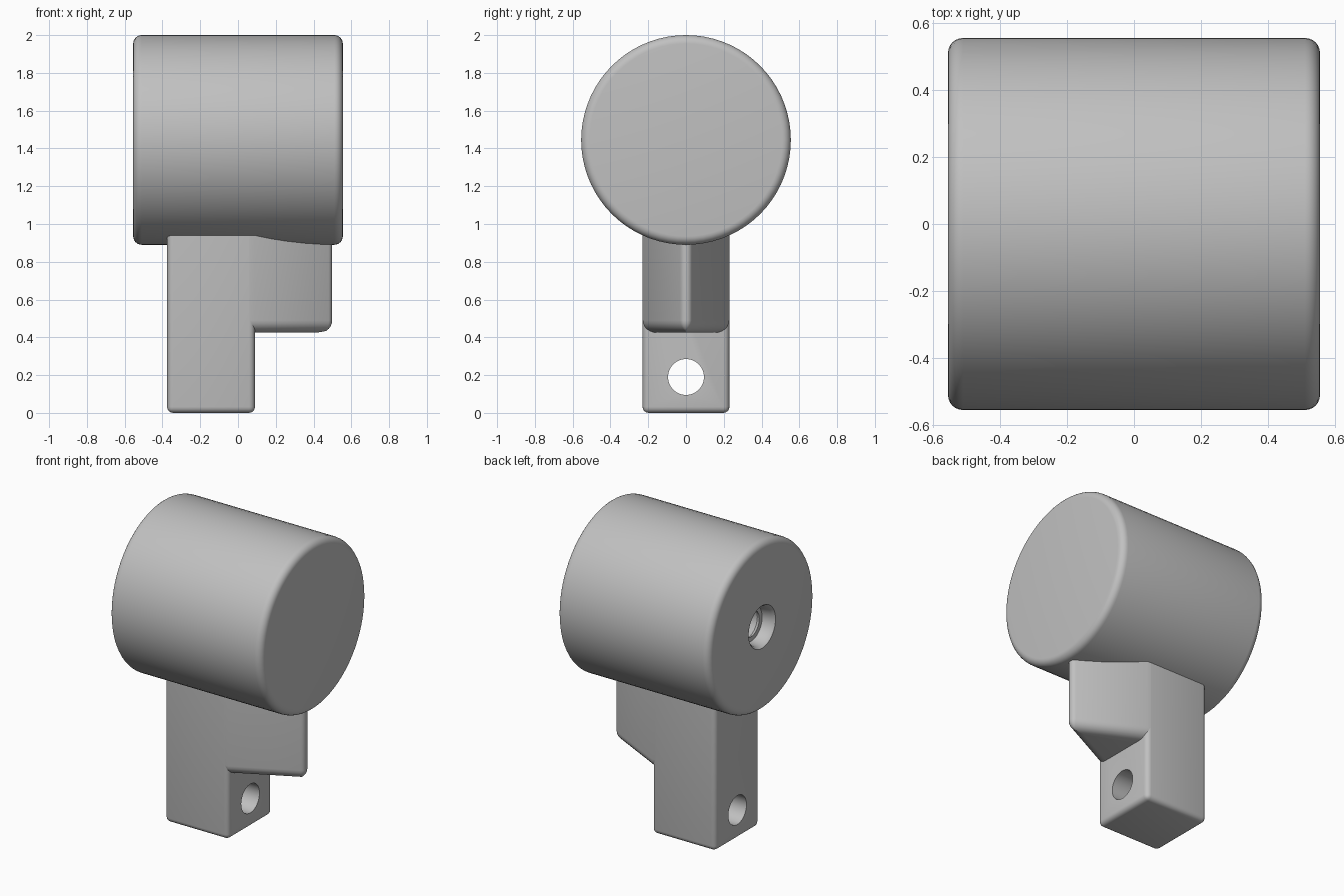
import bpy, bmesh, math

default = bpy.data.objects.get("Cube")
if default:
    bpy.data.objects.remove(default, do_unlink=True)

grey = bpy.data.materials.new("plain grey")
grey.use_nodes = True
grey.diffuse_color = (0.53, 0.53, 0.53, 1)
grey.node_tree.nodes["Principled BSDF"].inputs["Base Color"].default_value = (0.53, 0.53, 0.53, 1)


def add_object(name, bm):
    bmesh.ops.recalc_face_normals(bm, faces=bm.faces)
    mesh = bpy.data.meshes.new(name)
    bm.to_mesh(mesh)
    bm.free()
    mesh.materials.append(grey)
    obj = bpy.data.objects.new(name, mesh)
    bpy.context.collection.objects.link(obj)
    return obj


def select_only(obj):
    bpy.ops.object.select_all(action='DESELECT')
    obj.select_set(True)
    bpy.context.view_layer.objects.active = obj


def smooth(obj):
    select_only(obj)
    bpy.ops.object.shade_smooth_by_angle(angle=math.radians(35))


def loft(name, loops):
    """Skin a stack of equal closed loops and cap both ends."""
    bm = bmesh.new()
    rings = [[bm.verts.new(p) for p in loop] for loop in loops]
    count = len(rings[0])
    for a, b in zip(rings, rings[1:]):
        for i in range(count):
            j = (i + 1) % count
            bm.faces.new((a[i], a[j], b[j], b[i]))
    bm.faces.new(rings[0])
    bm.faces.new(rings[-1])
    return add_object(name, bm)


def lathe_x(name, profile, z, sides):
    """Turn (x, radius) points around a horizontal axis at height z."""
    turns = [2 * math.pi * i / sides for i in range(sides)]
    return loft(name, [[(x, r * math.cos(t), z + r * math.sin(t)) for t in turns]
                       for x, r in profile])


# Drum with rounded rims and a stepped, threaded socket in its right end
half, radius, rim = 0.555, 0.555, 0.045
arc = [math.radians(a) for a in range(0, 91, 15)]
socket = [(-0.22, 0.08)]
for k in range(4):
    socket += [(-0.24 - 0.06 * k, 0.08), (-0.27 - 0.06 * k, 0.1)]
socket += [(-0.475, 0.085), (-0.475, 0.115), (-half + 0.02, 0.125), (-half, 0.14)]
right_rim = [(-half + rim - rim * math.cos(a), radius - rim + rim * math.sin(a)) for a in arc]
left_rim = [(-x, r) for x, r in reversed(right_rim)]
drum = lathe_x("drum", socket + right_rim + left_rim, 1.445, 72)
smooth(drum)

# Square post with softened edges
bm = bmesh.new()
bmesh.ops.create_cube(bm, size=1)
for v in bm.verts:
    v.co.x = v.co.x * 0.465 - 0.1425
    v.co.y *= 0.46
    v.co.z = (v.co.z + 0.5) * 1.05
edges = [e for e in bm.edges if any(v.co.z < 0.5 for v in e.verts)]
bmesh.ops.bevel(bm, geom=edges, offset=0.032, segments=4, profile=0.5, affect='EDGES')
post = add_object("post", bm)

# Cross hole near the foot of the post
cutter = lathe_x("hole_cutter", [(-0.6, 0.095), (0.4, 0.095)], 0.19, 48)
cut = post.modifiers.new("cross hole", 'BOOLEAN')
cut.operation = 'DIFFERENCE'
cut.solver = 'EXACT'
cut.object = cutter
select_only(post)
bpy.ops.object.modifier_apply(modifier=cut.name)
bpy.data.objects.remove(cutter, do_unlink=True)
smooth(post)

# Wedge-shaped rib with a rounded nose and a filleted underside
base_x, base_y, apex, nose, fillet = 0.088, 0.229, 0.541, 0.035, 0.065
slope = math.atan2(base_y, apex - base_x)


def rib_loop(inset, z):
    tip = apex - inset / math.sin(slope)
    r = max(nose - inset, 0.001)
    centre = tip - r / math.sin(slope)
    y = (tip - base_x) * math.tan(slope)
    reach = math.pi / 2 - slope
    angles = [reach * (i / 5 - 1) for i in range(11)]
    curve = [(centre + r * math.cos(a), r * math.sin(a), z) for a in angles]
    return [(0, -y, z), (base_x, -y, z)] + curve + [(base_x, y, z), (0, y, z)]


floor = 0.425
loops = [rib_loop(fillet * (1 - math.sin(a)), floor + fillet * (1 - math.cos(a))) for a in arc]
rib = loft("rib", loops + [rib_loop(0, 1.05)])
smooth(rib)
